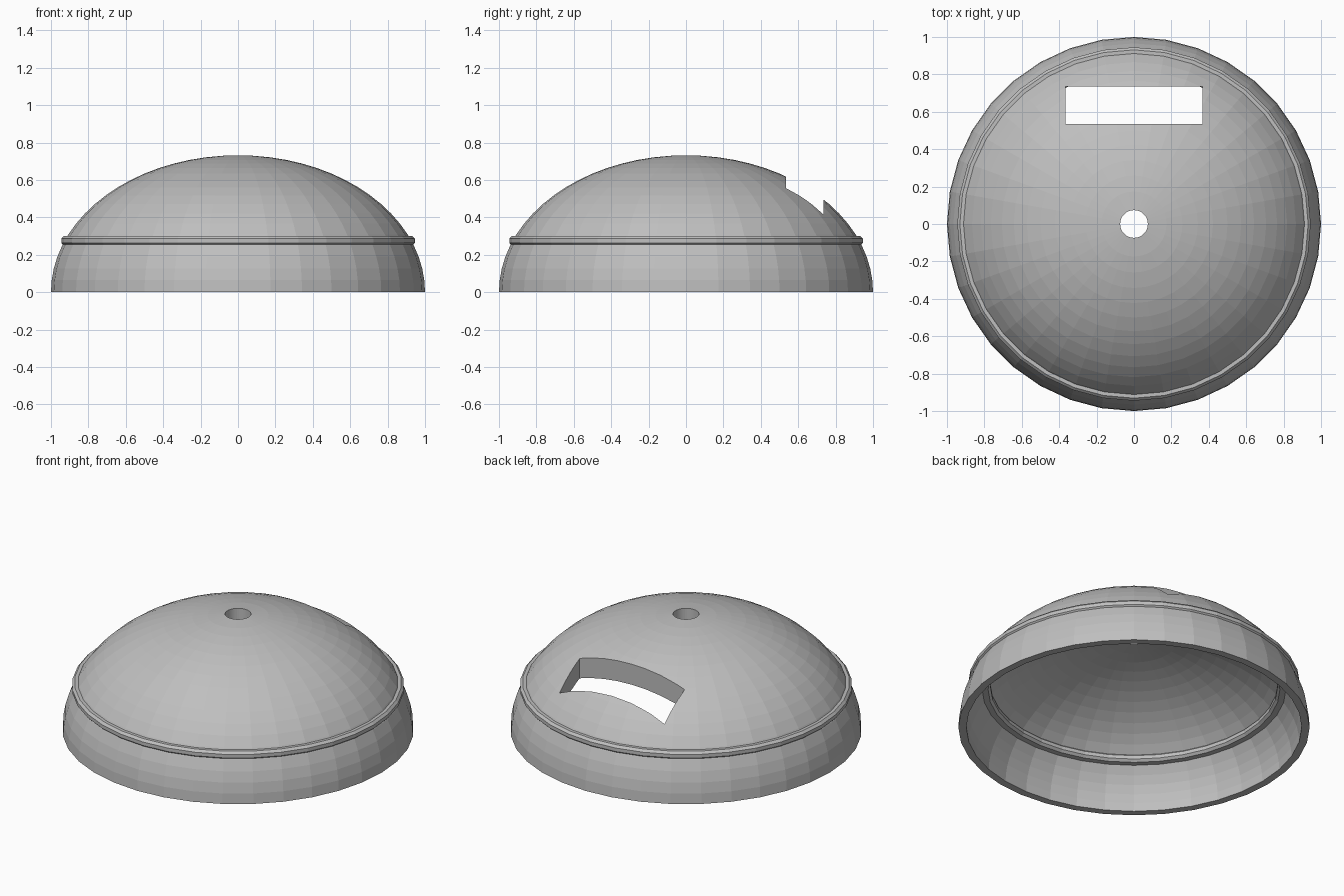
import bpy, bmesh, math

if "Cube" in bpy.data.objects:
    bpy.data.objects.remove(bpy.data.objects["Cube"])

SEG = 36

grey = bpy.data.materials.new("plain_grey")
grey.diffuse_color = (0.52, 0.52, 0.52, 1)
grey.use_nodes = True
grey.node_tree.nodes["Principled BSDF"].inputs["Base Color"].default_value = grey.diffuse_color


def finish(name, bm):
    bmesh.ops.recalc_face_normals(bm, faces=bm.faces)
    mesh = bpy.data.meshes.new(name)
    bm.to_mesh(mesh)
    bm.free()
    mesh.materials.append(grey)
    obj = bpy.data.objects.new(name, mesh)
    bpy.context.collection.objects.link(obj)
    return obj


def revolve(name, profile):
    """Spin a closed (radius, z) outline around the z axis."""
    bm = bmesh.new()
    rings = []
    for i in range(SEG):
        a = 2 * math.pi * i / SEG
        rings.append([bm.verts.new((r * math.cos(a), r * math.sin(a), z)) for r, z in profile])
    n = len(profile)
    for i in range(SEG):
        p, q = rings[i], rings[(i + 1) % SEG]
        for j in range(n):
            k = (j + 1) % n
            bm.faces.new((p[j], q[j], q[k], p[k]))
    return finish(name, bm)


def arc(a, b, hole):
    """Quarter ellipse from the rim up to the edge of the top hole."""
    pts = [(a * math.cos(math.radians(t)), b * math.sin(math.radians(t))) for t in range(0, 85, 5)]
    return pts + [(hole, b * math.sqrt(1 - (hole / a) ** 2))]


# Thick dome shell with a round hole at the top
outer = arc(1.0, 0.732, 0.074)
inner = arc(0.955, 0.59, 0.074)
dome = revolve("dome_shell", outer + inner[::-1])

# Rectangular slot cut through the back of the dome
bm = bmesh.new()
bmesh.ops.create_cube(bm, size=1)
for v in bm.verts:
    v.co = (v.co.x * 0.73, 0.635 + v.co.y * 0.2, 0.6 + v.co.z * 0.8)
cutter = finish("slot_cutter", bm)
cutter.hide_render = True
mod = dome.modifiers.new("slot", "BOOLEAN")
mod.operation = "DIFFERENCE"
mod.solver = "EXACT"
mod.object = cutter
bpy.context.view_layer.objects.active = dome
bpy.ops.object.modifier_apply(modifier=mod.name)
bpy.data.objects.remove(cutter, do_unlink=True)

# Raised band that passes through the shell, with softened edges
r0, r1, z0, z1, c = 0.817, 0.945, 0.25, 0.30, 0.014
revolve("band", [(r0 + c, z0), (r1 - c, z0), (r1, z0 + c), (r1, z1 - c),
                 (r1 - c, z1), (r0 + c, z1), (r0, z1 - c), (r0, z0 + c)])
